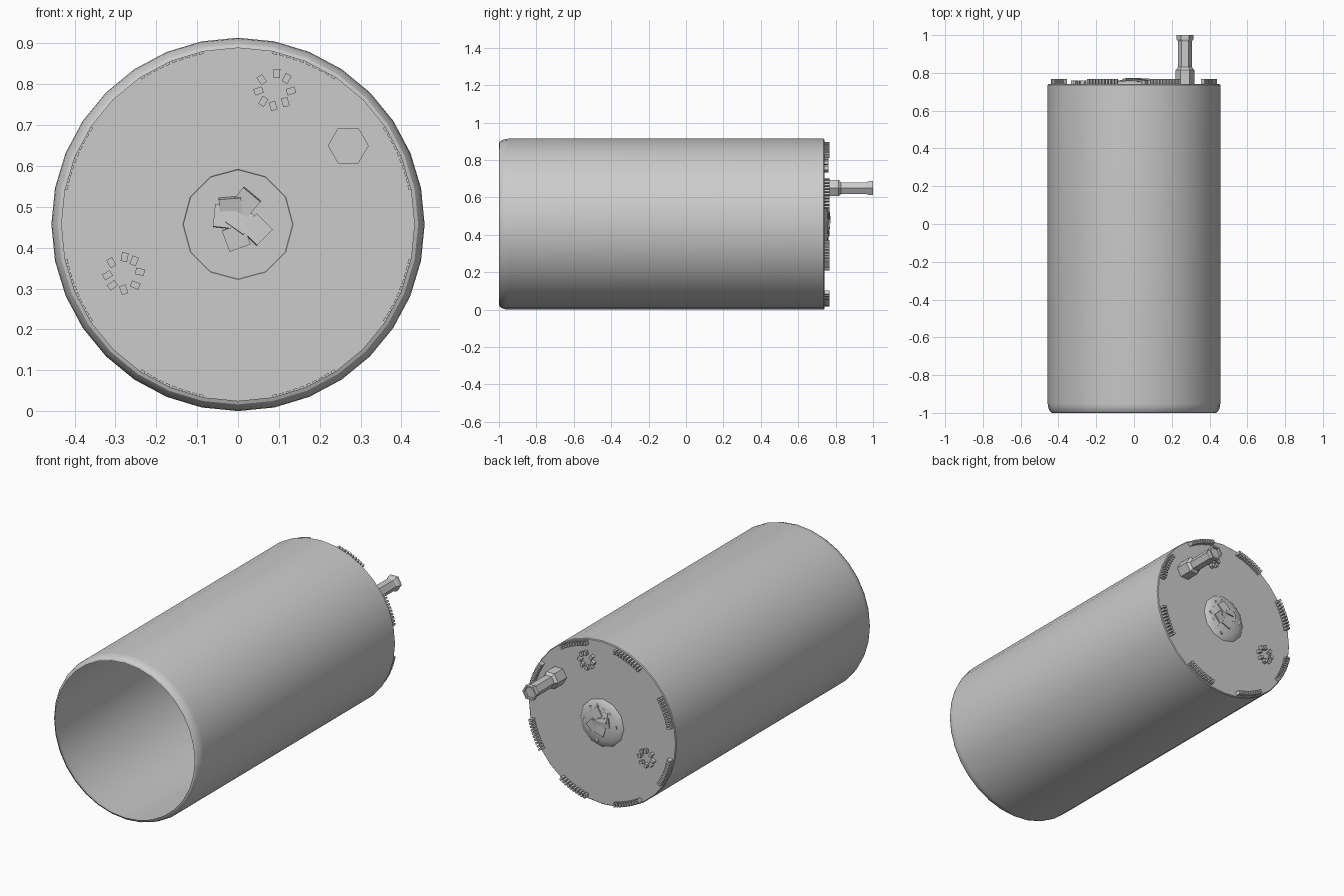
import bpy, bmesh, math, random
from mathutils import Matrix, Vector

if "Cube" in bpy.data.objects:
    bpy.data.objects.remove(bpy.data.objects["Cube"])

random.seed(4)
ZC = 0.457      # height of the can axis
BACK = 0.74     # y of the closed end

grey = bpy.data.materials.new("light grey")
grey.diffuse_color = (0.6, 0.6, 0.6, 1)
grey.use_nodes = True
grey.node_tree.nodes["Principled BSDF"].inputs["Base Color"].default_value = grey.diffuse_color


def finish(name, bm, smooth=None):
    me = bpy.data.meshes.new(name)
    bm.to_mesh(me)
    bm.free()
    me.materials.append(grey)
    ob = bpy.data.objects.new(name, me)
    bpy.context.collection.objects.link(ob)
    if smooth:
        bpy.ops.object.select_all(action='DESELECT')
        ob.select_set(True)
        bpy.context.view_layer.objects.active = ob
        bpy.ops.object.shade_smooth_by_angle(angle=math.radians(smooth))
    return ob


def lathe(name, profile, sides, cx=0, cz=ZC, turn=0, smooth=None, close_start=False):
    """Revolve (radius, y) points about an axis along y; the last ring is capped."""
    bm = bmesh.new()
    rings = []
    for r, y in profile:
        rings.append([bm.verts.new((cx + r * math.cos(a), y, cz + r * math.sin(a)))
                      for a in (turn + math.tau * i / sides for i in range(sides))])
    for p, q in zip(rings, rings[1:]):
        for i in range(sides):
            j = (i + 1) % sides
            bm.faces.new((p[i], q[i], q[j], p[j]))
    bm.faces.new(rings[-1][::-1])
    if close_start:
        bm.faces.new(rings[0])
    return finish(name, bm, smooth)


def add_box(bm, pos, size, rot):
    m = Matrix.Translation(pos) @ rot @ Matrix.Diagonal((*size, 1))
    bmesh.ops.create_cube(bm, size=1, matrix=m)


def polar(cx, cz, r, a, y):
    return Vector((cx + r * math.cos(a), y, cz + r * math.sin(a)))


# Thin open-fronted can with a rounded lip
lathe("can_shell", [(0.432, -1), (0.441, -0.996), (0.449, -0.985), (0.455, -0.968),
                    (0.457, -0.95), (0.457, 0.736), (0.453, BACK)], 32, smooth=30)

# Eight groups of rim teeth on the closed end
bm = bmesh.new()
for group in range(8):
    for i in range(10):
        a = math.radians(22.5 + 45 * group + (i - 4.5) * 2.3)
        add_box(bm, polar(0, ZC, 0.437, a, BACK + 0.012), (0.022, 0.032, 0.011),
                Matrix.Rotation(-a, 4, 'Y'))
finish("rim_teeth", bm)

# Two small rings of chips
bm = bmesh.new()
for cx, cz in ((0.09, ZC + 0.33), (-0.28, ZC - 0.12)):
    for i in range(8):
        a = math.tau * i / 8 + random.uniform(-0.15, 0.15)
        add_box(bm, polar(cx, cz, 0.04, a, BACK + 0.008), (0.022, 0.026, 0.016),
                Matrix.Rotation(-a + random.uniform(-0.5, 0.5), 4, 'Y'))
finish("chip_rings", bm)

# Shallow round boss in the middle of the closed end
lathe("centre_boss", [(0.135, 0.739), (0.125, 0.747), (0.1, 0.756), (0.065, 0.762),
                      (0.04, 0.764)], 12, turn=math.pi / 2, smooth=40)

# Low bumps scattered over the boss
bm = bmesh.new()
for i in range(14):
    a = math.tau * i / 14
    add_box(bm, polar(0, ZC, random.uniform(0.06, 0.1), a, 0.752), (0.018, 0.012, 0.018),
            Matrix.Rotation(random.uniform(0, 3), 4, 'Y'))
finish("boss_bumps", bm)

# Tumbled blocks pushed through the centre
bm = bmesh.new()
for x, z, t in ((-0.035, 0.02, 6), (0.02, 0.06, 40), (0.05, -0.015, 45),
                (-0.005, -0.035, -20), (-0.02, 0.045, -5), (0.005, 0.01, 35)):
    tilt = Matrix.Rotation(random.uniform(-0.25, 0.25), 4, 'X')
    add_box(bm, (x * 0.9, 0.745, ZC + z * 0.9), (0.055, 0.045, 0.055),
            Matrix.Rotation(math.radians(t), 4, 'Y') @ tilt)
finish("centre_blocks", bm)

# Six-sided stem with a wide foot and a flared tip
lathe("stem", [(0.05, 0.735), (0.05, 0.815), (0.036, 0.83), (0.036, 0.965), (0.044, 0.978),
               (0.044, 1.0), (0.034, 1.0), (0.034, 0.985)], 6, cx=0.27, cz=0.65,
      close_start=True)
